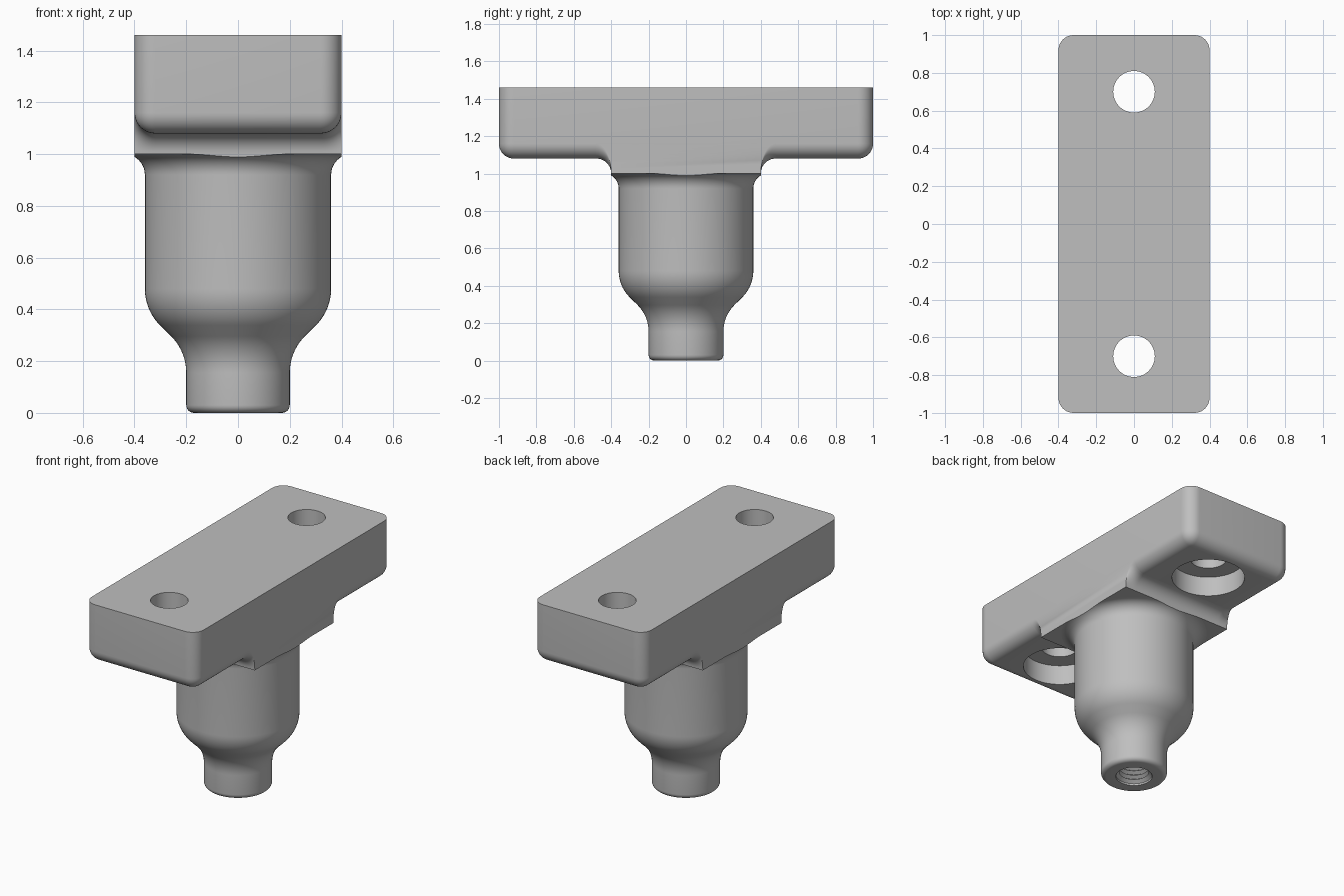
import bpy, bmesh, math
from mathutils import Matrix

cube = bpy.data.objects.get("Cube")
if cube:
    bpy.data.objects.remove(cube, do_unlink=True)

grey = bpy.data.materials.new("plain grey")
grey.use_nodes = True
COLOUR = (0.52, 0.52, 0.52, 1)
grey.diffuse_color = COLOUR
grey.node_tree.nodes["Principled BSDF"].inputs["Base Color"].default_value = COLOUR

R = 0.08      # edge and fillet radius
SEG = 10      # steps per rounded edge
HALF = 0.4    # half width of plate and neck block


def make(name, bm):
    bmesh.ops.recalc_face_normals(bm, faces=bm.faces)
    mesh = bpy.data.meshes.new(name)
    bm.to_mesh(mesh)
    bm.free()
    mesh.materials.append(grey)
    ob = bpy.data.objects.new(name, mesh)
    bpy.context.collection.objects.link(ob)
    return ob


def box(sx, sy, z0, z1):
    bm = bmesh.new()
    m = Matrix.Translation((0, 0, (z0 + z1) / 2)) @ Matrix.Diagonal((sx, sy, z1 - z0, 1))
    bmesh.ops.create_cube(bm, size=1, matrix=m)
    return bm


def cylinder(r, y, z0, z1):
    bm = bmesh.new()
    bmesh.ops.create_cone(bm, cap_ends=True, segments=64, radius1=r, radius2=r,
                          depth=z1 - z0, matrix=Matrix.Translation((0, y, (z0 + z1) / 2)))
    return bm


def boolean(ob, cutter, operation):
    mod = ob.modifiers.new("cut", 'BOOLEAN')
    mod.operation, mod.solver, mod.object = operation, 'EXACT', cutter
    bpy.context.view_layer.objects.active = ob
    bpy.ops.object.modifier_apply(modifier=mod.name)
    bpy.data.objects.remove(cutter, do_unlink=True)


def smooth(ob, angle):
    bpy.ops.object.select_all(action='DESELECT')
    ob.select_set(True)
    bpy.context.view_layer.objects.active = ob
    bpy.ops.object.shade_smooth_by_angle(angle=math.radians(angle))


def arc(cr, cz, r, a0, a1, n=SEG):
    """Points of an arc in the (radius, z) plane, angles in degrees."""
    steps = [math.radians(a0 + (a1 - a0) * i / n) for i in range(n + 1)]
    return [(cr + r * math.cos(a), cz + r * math.sin(a)) for a in steps]


# Mounting plate: upright and bottom edges rounded, top edge sharp
bm = box(2 * HALF, 2, 1.08, 1.46)
edges = [e for e in bm.edges if min(v.co.z for v in e.verts) < 1.2]
bmesh.ops.bevel(bm, geom=edges, offset=R, segments=SEG, profile=0.5, affect='EDGES')
plate = make("mounting_plate", bm)

# Counterbored bolt holes
for y in (-0.7, 0.7):
    boolean(plate, make("bolt_hole", cylinder(0.11, y, 0.9, 1.6)), 'DIFFERENCE')
    boolean(plate, make("counterbore", cylinder(0.22, y, 0.9, 1.21)), 'DIFFERENCE')
smooth(plate, 35)

# Neck block: filleted sections lofted across the rounded plate underside
bm = bmesh.new()
angles = [math.pi / 2 * i / SEG for i in range(SEG + 1)]
half = [(HALF - R + R * math.sin(a), 1.08 + R - R * math.cos(a)) for a in angles]
rows = [(-x, z) for x, z in reversed(half)] + half
loops = []
for x, top in rows:
    side = [(HALF + R - R * math.sin(a), 1 + (top - 1) * math.cos(a)) for a in angles]
    section = [(-y, z) for y, z in side] + side[::-1]
    loops.append([bm.verts.new((x, y, z)) for y, z in section])
for a, b in zip(loops, loops[1:]):
    for i in range(len(a)):
        j = (i + 1) % len(a)
        bm.faces.new((a[i], a[j], b[j], b[i]))
bm.faces.new(loops[0])
bm.faces.new(loops[-1])
smooth(make("neck_block", bm), 35)

# Stem: turned profile with threaded bore, from bore end to flared top
DEPTH, PITCH = 0.42, 0.03
profile = [(0, DEPTH + 0.04), (0.088, DEPTH)]
for i in range(int(DEPTH / PITCH) - 1, 0, -1):
    profile += [(0.11, (i + 0.5) * PITCH), (0.088, i * PITCH)]
profile += [(0.11, 0.012), (0.11, 0)]
profile += arc(0.17, 0.03, 0.03, -90, 0, 6)
profile += arc(0.4, 0.155, 0.2, 180, 135)
profile += arc(0.16, 0.48, 0.2, -45, 0)
profile += arc(0.36 + R, 1 - R, R, 180, 90)
profile += [(0, 1)]

bm = bmesh.new()
verts = [bm.verts.new((r, 0, z)) for r, z in profile]
line = [bm.edges.new(pair) for pair in zip(verts, verts[1:])]
bmesh.ops.spin(bm, geom=verts + line, cent=(0, 0, 0), axis=(0, 0, 1),
               angle=math.tau, steps=96, use_merge=True)
bmesh.ops.remove_doubles(bm, verts=bm.verts, dist=1e-5)
stem = make("threaded_stem", bm)

# Trim the flare flush with the block sides
boolean(stem, make("flare_trim", box(2 * HALF, 2 * HALF, -0.5, 1.5)), 'INTERSECT')
smooth(stem, 35)
